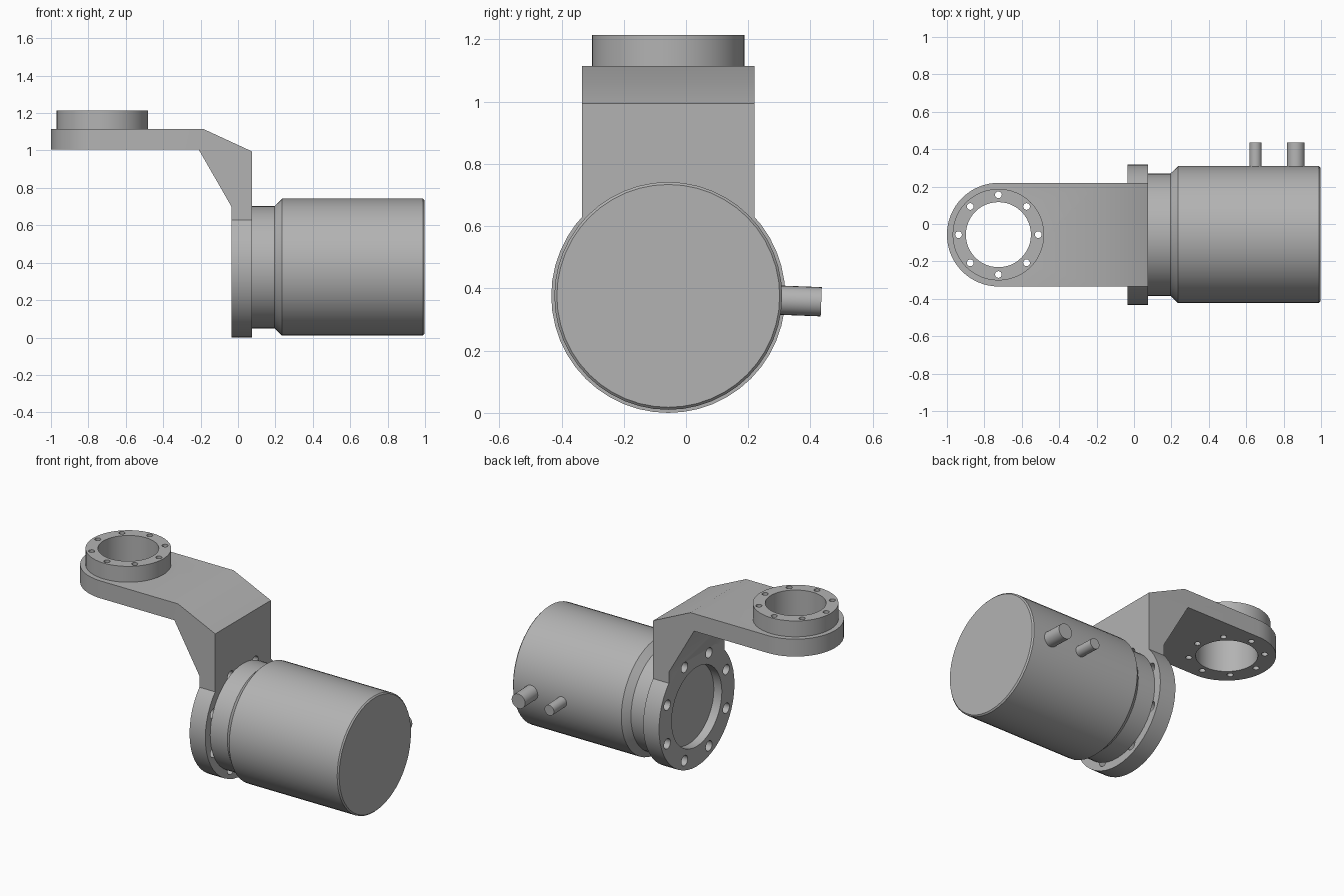
import bpy, bmesh
from math import pi, sin, cos, radians
from mathutils import Matrix, Vector

cube = bpy.data.objects.get("Cube")
if cube:
    bpy.data.objects.remove(cube)

CY, CZ = -0.057, 0.376          # shared centre line of the arm and motor axis
RING_X = -0.725                 # axis of the upper mounting ring

grey = bpy.data.materials.new("machined grey")
grey.use_nodes = True
grey.diffuse_color = (0.45, 0.45, 0.45, 1)
grey.node_tree.nodes["Principled BSDF"].inputs["Base Color"].default_value = grey.diffuse_color


def finish(name, bm):
    bmesh.ops.recalc_face_normals(bm, faces=bm.faces)
    mesh = bpy.data.meshes.new(name)
    bm.to_mesh(mesh)
    bm.free()
    mesh.materials.append(grey)
    obj = bpy.data.objects.new(name, mesh)
    bpy.context.collection.objects.link(obj)
    return obj


def rod(name, start, end, radius, sides=48):
    """Capped cylinder between two points."""
    start, end = Vector(start), Vector(end)
    axis = end - start
    bm = bmesh.new()
    bmesh.ops.create_cone(bm, cap_ends=True, segments=sides, radius1=radius,
                          radius2=radius, depth=axis.length)
    turn = Vector((0, 0, 1)).rotation_difference(axis).to_matrix().to_4x4()
    bm.transform(Matrix.Translation((start + end) / 2) @ turn)
    return finish(name, bm)


def select(obj):
    bpy.ops.object.select_all(action='DESELECT')
    obj.select_set(True)
    bpy.context.view_layer.objects.active = obj


def combine(obj, others, operation, keep=False):
    select(obj)
    for other in others:
        mod = obj.modifiers.new("cut", 'BOOLEAN')
        mod.operation, mod.object, mod.solver = operation, other, 'EXACT'
        bpy.ops.object.modifier_apply(modifier=mod.name)
        if not keep:
            bpy.data.objects.remove(other)


def smooth(obj, angle=30):
    select(obj)
    bpy.ops.object.shade_smooth_by_angle(angle=radians(angle))


# Bracket: bent arm profile extruded sideways, with a fully rounded far end
HALF = 0.277
profile = [(-1.0, 1.005), (-0.21, 1.005), (-0.035, 0.7), (-0.035, 0.5),
           (0.075, 0.5), (0.075, 0.995), (-0.185, 1.115), (-1.0, 1.115)]
bm = bmesh.new()
face = bm.faces.new([bm.verts.new((x, CY - HALF, z)) for x, z in profile])
side = bmesh.ops.extrude_face_region(bm, geom=[face])
moved = [v for v in side["geom"] if isinstance(v, bmesh.types.BMVert)]
bmesh.ops.translate(bm, verts=moved, vec=(0, 2 * HALF, 0))
corners = [e for e in bm.edges if all(v.co.x < -0.99 for v in e.verts)
           and abs(e.verts[0].co.z - e.verts[1].co.z) > 0.05]
bmesh.ops.bevel(bm, geom=corners, offset=HALF - 0.001, segments=16,
                profile=0.5, affect='EDGES')
bracket = finish("bracket", bm)

# Round flange that carries the motor
flange = rod("flange", (-0.035, CY, CZ), (0.075, CY, CZ), 0.376)
combine(bracket, [flange], 'UNION')

# Bore and bolt circle through the flange
cutters = [rod("flange_bore", (-0.2, CY, CZ), (0.2, CY, CZ), 0.25)]
for i in range(8):
    a = pi / 8 + i * pi / 4
    y, z = CY + 0.318 * cos(a), CZ + 0.318 * sin(a)
    cutters.append(rod("flange_hole", (-0.1, y, z), (0.1, y, z), 0.032, 20))
combine(bracket, cutters, 'DIFFERENCE')

# Mounting ring on the arm, bored through together with the arm
ring = rod("mounting_ring", (RING_X, CY, 1.115), (RING_X, CY, 1.215), 0.245)
cutters = [rod("ring_bore", (RING_X, CY, 0.9), (RING_X, CY, 1.3), 0.174)]
for i in range(8):
    a = i * pi / 4
    x, y = RING_X + 0.213 * cos(a), CY + 0.213 * sin(a)
    cutters.append(rod("ring_hole", (x, y, 0.9), (x, y, 1.3), 0.018, 16))
combine(bracket, cutters, 'DIFFERENCE', keep=True)
combine(ring, cutters, 'DIFFERENCE')

# Motor: stepped profile turned around the x axis
steps = [(0.02, 0), (0.02, 0.249), (0.075, 0.249), (0.075, 0.327),
         (0.195, 0.327), (0.235, 0.366), (0.988, 0.366), (0.996, 0.358), (0.996, 0)]
bm = bmesh.new()
points = [bm.verts.new((x, CY, CZ + r)) for x, r in steps]
edges = [bm.edges.new(pair) for pair in zip(points, points[1:])]
bmesh.ops.spin(bm, geom=points + edges, cent=(0, CY, CZ), axis=(1, 0, 0),
               angle=2 * pi, steps=48)
bmesh.ops.remove_doubles(bm, verts=bm.verts, dist=0.0005)
motor = finish("motor", bm)

# Two cable connectors pointing radially out of the back of the motor
connectors = []
for name, x, radius in (("small_connector", 0.65, 0.033), ("large_connector", 0.865, 0.047)):
    out = Vector((0, cos(radians(-2.2)), sin(radians(-2.2))))
    axis = Vector((x, CY, CZ))
    connectors.append(rod(name, axis + out * 0.33, axis + out * 0.492, radius, 24))

for part in [bracket, ring, motor] + connectors:
    smooth(part)
